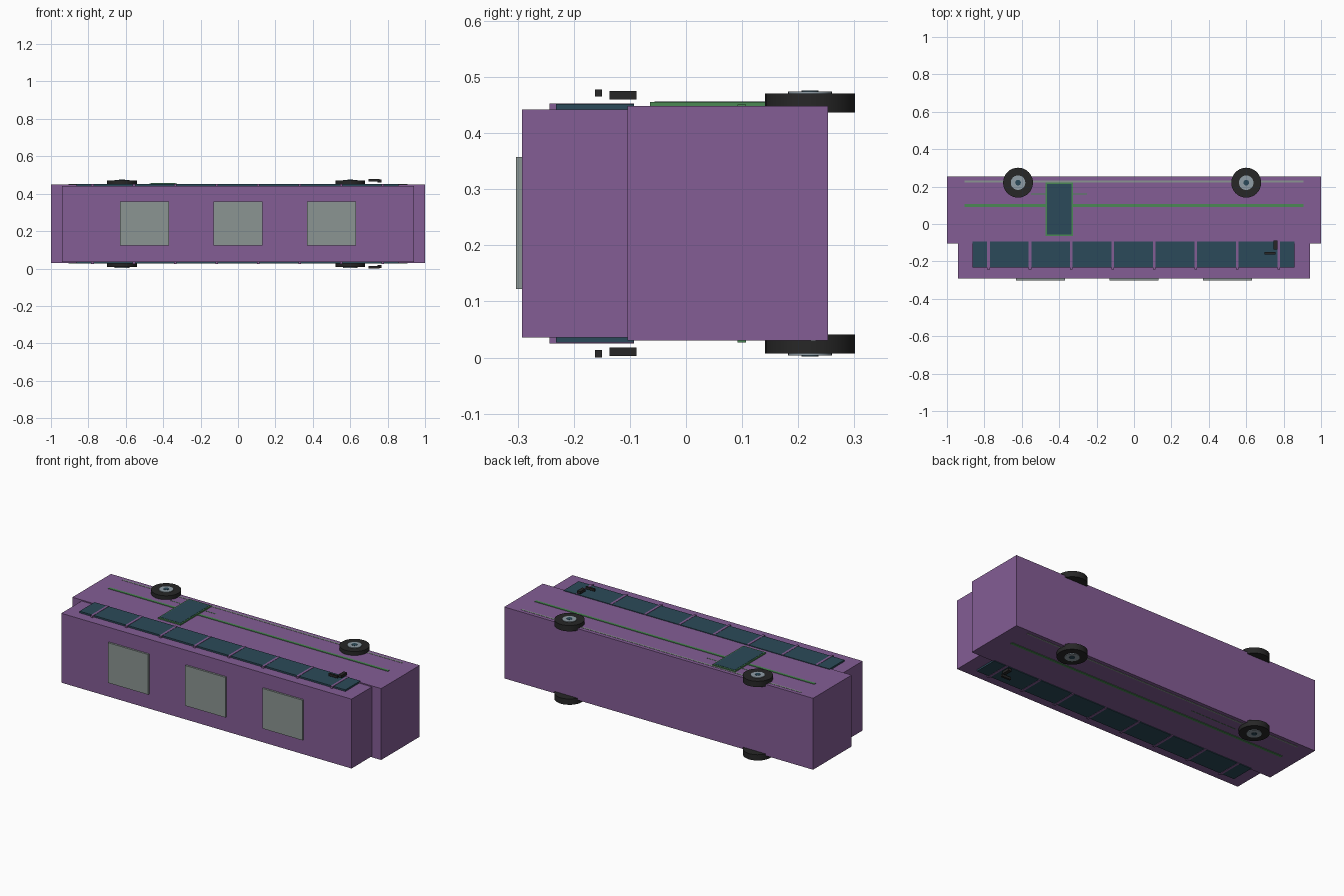
import bpy

if "Cube" in bpy.data.objects:
    bpy.data.objects.remove(bpy.data.objects["Cube"], do_unlink=True)

MID = 0.239  # height of the symmetry plane between the two flanks


def material(name, r, g, b):
    m = bpy.data.materials.new(name)
    m.use_nodes = True
    m.diffuse_color = (r, g, b, 1)
    m.node_tree.nodes["Principled BSDF"].inputs["Base Color"].default_value = (r, g, b, 1)
    return m


PURPLE = material("purple paint", 0.23, 0.11, 0.30)
GLASS = material("dark teal glass", 0.024, 0.068, 0.10)
GREEN = material("green trim", 0.07, 0.25, 0.09)
GREY = material("grey panel", 0.26, 0.30, 0.29)
SILVER = material("silver rim", 0.28, 0.34, 0.38)
BLACK = material("black rubber", 0.02, 0.02, 0.02)


def box(name, mat, x, y, z):
    """Box given by its (low, high) extent on each axis."""
    bpy.ops.mesh.primitive_cube_add(size=1, location=[sum(e) / 2 for e in (x, y, z)])
    ob = bpy.context.object
    ob.name = name
    ob.scale = [e[1] - e[0] for e in (x, y, z)]
    bpy.ops.object.transform_apply(location=False, rotation=False, scale=True)
    ob.data.materials.append(mat)
    return ob


def both_sides(name, mat, x, y, z):
    """The same box on the upper and the lower flank."""
    box("upper_" + name, mat, x, y, z)
    box("lower_" + name, mat, x, y, (2 * MID - z[1], 2 * MID - z[0]))


def disc(name, mat, x, y, z, radius, sides=32):
    bpy.ops.mesh.primitive_cylinder_add(vertices=sides, radius=radius, depth=z[1] - z[0],
                                        location=(x, y, sum(z) / 2))
    ob = bpy.context.object
    ob.name = name
    ob.data.materials.append(mat)
    bpy.ops.object.shade_smooth_by_angle()


# Body lying on its side: lower hull, and narrower cabin towards the roof
box("lower_body", PURPLE, (-1, 1), (-0.104, 0.253), (0.03, 0.448))
box("upper_cabin", PURPLE, (-0.94, 0.94), (-0.292, -0.10), (0.036, 0.442))

# Roof units
for i, x in enumerate((-0.5, 0, 0.5)):
    box(f"roof_unit_{i + 1}", GREY, (x - 0.13, x + 0.13), (-0.303, -0.29), (0.122, 0.357))

# Window bands with pillars
both_sides("window_band", GLASS, (-0.864, 0.858), (-0.232, -0.093), (0.435, 0.4515))
for i in range(8):
    x = -0.778 + 0.2217 * i
    both_sides(f"window_pillar_{i + 1}", PURPLE, (x - 0.007, x + 0.007),
               (-0.243, -0.093), (0.435, 0.453))

# Trim lines
both_sides("waist_stripe", GREEN, (-0.906, 0.906), (0.092, 0.107), (0.44, 0.451))
both_sides("skirt_stripe", GREY, (-0.906, 0.906), (0.222, 0.232), (0.44, 0.4495))
both_sides("door_sill_line", GREEN, (-0.55, -0.25), (0.159, 0.163), (0.44, 0.449))

# Door on one flank only
box("door_frame", GREEN, (-0.473, -0.327), (-0.064, 0.222), (0.44, 0.455))
box("door_glass", GLASS, (-0.466, -0.334), (-0.056, 0.214), (0.45, 0.4563))

# Wheels
for end, x in (("rear", -0.62), ("front", 0.6)):
    for side, s in (("upper", 1), ("lower", -1)):
        def span(a, b):
            return tuple(sorted((MID + s * (a - MID), MID + s * (b - MID))))
        disc(f"{side}_{end}_tyre", BLACK, x, 0.221, span(0.437, 0.471), 0.08)
        disc(f"{side}_{end}_rim", SILVER, x, 0.221, span(0.46, 0.4745), 0.039)
        disc(f"{side}_{end}_hub", GLASS, x, 0.221, span(0.46, 0.476), 0.015, 16)

# Mirrors
both_sides("mirror", BLACK, (0.746, 0.767), (-0.136, -0.088), (0.460, 0.475))
both_sides("mirror_arm", BLACK, (0.698, 0.757), (-0.162, -0.150), (0.465, 0.478))
